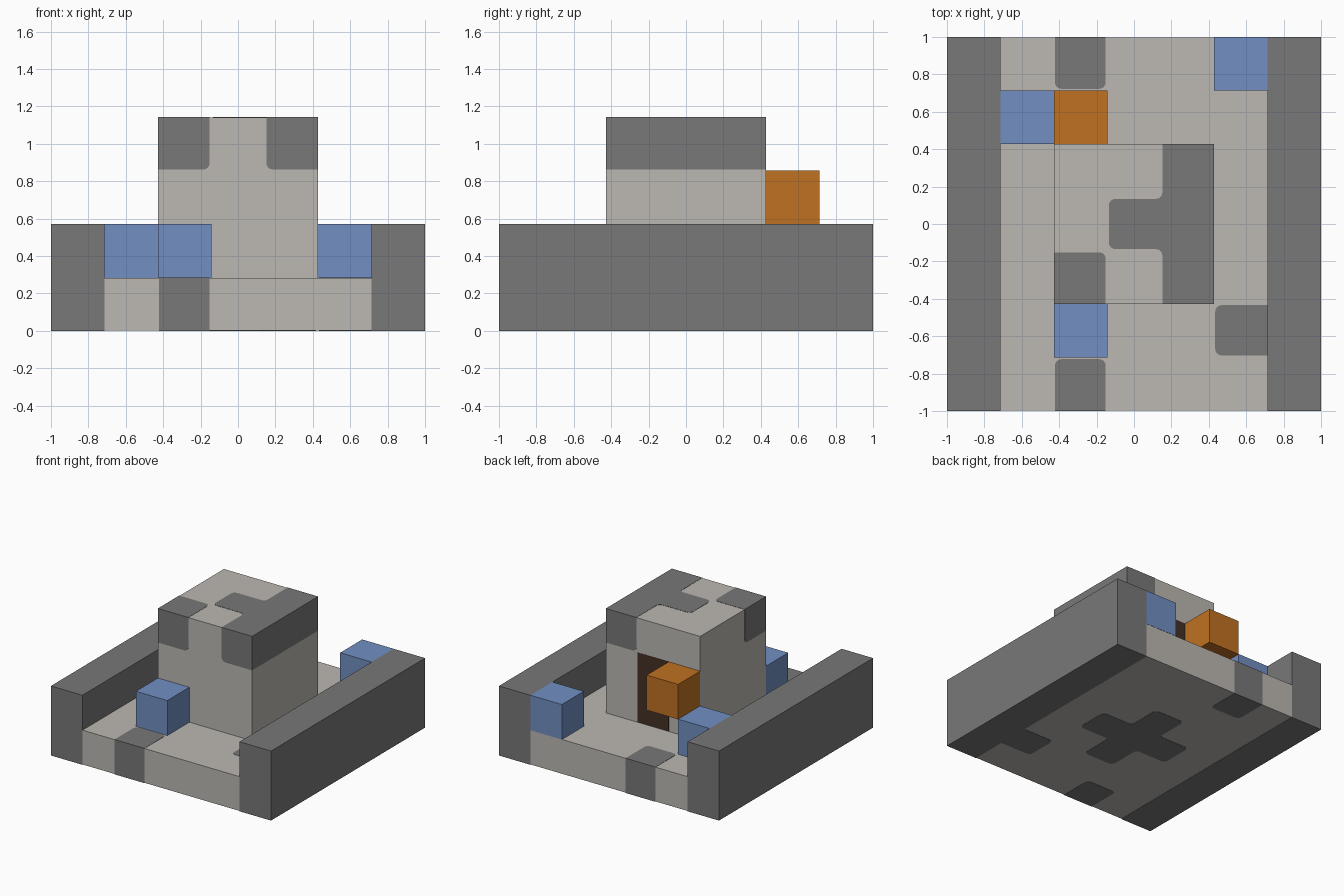
import bpy, bmesh, math
from mathutils import Vector

if "Cube" in bpy.data.objects:
    bpy.data.objects.remove(bpy.data.objects["Cube"], do_unlink=True)

U = 2 / 7          # one block
EPS = 0.007        # how far inlays stand proud, in blocks
THIN = 0.02        # plate depth, in blocks
R = 0.12           # rounding of inlay corners, in blocks


def material(name, *rgb):
    lin = [((c / 255 + 0.055) / 1.055) ** 2.4 for c in rgb] + [1]
    m = bpy.data.materials.new(name)
    m.use_nodes = True
    m.diffuse_color = lin
    m.node_tree.nodes["Principled BSDF"].inputs["Base Color"].default_value = lin
    return m


LIGHT = material("light stone", 188, 184, 178)
DARK = material("dark stone", 120, 120, 120)
BLUE = material("blue", 113, 143, 194)
ORANGE = material("orange", 191, 113, 34)
BROWN = material("dark brown", 68, 48, 36)


def prism(name, outline, axis, lo, hi, mat):
    """Extrude an outline of (a, b, rounded) corners along an axis."""
    pts = []
    for i, (a, b, rounded) in enumerate(outline):
        c = Vector((a, b))
        if not rounded:
            pts.append(c)
            continue
        d1 = (Vector(outline[i - 1][:2]) - c).normalized() * R
        d2 = (Vector(outline[(i + 1) % len(outline)][:2]) - c).normalized() * R
        for k in range(5):
            t = k / 4 * math.pi / 2
            pts.append(c + d1 * (1 - math.sin(t)) + d2 * (1 - math.cos(t)))

    def place(p, h):
        v = {"x": (h, p.x, p.y), "y": (p.x, h, p.y), "z": (p.x, p.y, h)}[axis]
        return Vector(v) * U

    bm = bmesh.new()
    rings = [[bm.verts.new(place(p, h)) for p in pts] for h in (lo, hi)]
    for ring in rings:
        bm.faces.new(ring)
    n = len(pts)
    for i in range(n):
        j = (i + 1) % n
        bm.faces.new((rings[0][i], rings[0][j], rings[1][j], rings[1][i]))
    bmesh.ops.recalc_face_normals(bm, faces=bm.faces)
    me = bpy.data.meshes.new(name)
    bm.to_mesh(me)
    bm.free()
    me.materials.append(mat)
    ob = bpy.data.objects.new(name, me)
    bpy.context.collection.objects.link(ob)
    return ob


def rect(a0, a1, b0, b1, rounded=""):
    """Rectangle outline; rounded lists corners by index, counter-clockwise."""
    corners = [(a0, b0), (a1, b0), (a1, b1), (a0, b1)]
    return [(a, b, str(i) in rounded) for i, (a, b) in enumerate(corners)]


def box(name, x0, x1, y0, y1, z0, z1, mat):
    return prism(name, rect(x0, x1, y0, y1), "z", z0, z1, mat)


# Base slab and side walls
box("floor", -2.5, 2.5, -3.5 + EPS, 3.5 - EPS, EPS, 1 - EPS, LIGHT)
for side, x in (("right", -3), ("left", 3)):
    box(side + "_wall", x - 0.5, x + 0.5, -3.5, 3.5, 0, 2, DARK)

# Dark stones running through the floor
prism("floor_inlay_front", rect(-1.48, -0.53, -3.5, -2.53, "23"), "z", 0, 1, DARK)
prism("floor_inlay_back", rect(-1.48, -0.53, 2.53, 3.5, "01"), "z", 0, 1, DARK)
prism("floor_inlay_side", rect(1.52, 2.5, -2.46, -1.52, "03"), "z", 0, 1, DARK)
s, t = 0.48, 1.46
quarter = [(t, -s), (t, s), (s, s)]
cross = []
for k in range(4):
    for a, b in quarter:
        for _ in range(k):
            a, b = -b, a
        cross.append((a, b, True))
prism("floor_inlay_cross", cross, "z", 0, 0.5, DARK)

# Central tower
W = 1.5 - EPS
box("tower", -W, W, -W, W, 1 - EPS, 4 - EPS, LIGHT)

# Dark stones in the top layer of the tower
E, C = 0.53, 0.47
top = [(1.5, -1.5, 0), (1.5, 1.5, 0), (E, 1.5, 0), (E, C, 1),
       (-C, C, 1), (-C, -C, 1), (E, -C, 1), (E, -1.5, 0)]
prism("tower_top_inlay", top, "z", 4 - THIN, 4, DARK)
prism("tower_top_corner", rect(-1.5, -E, -1.5, -E, "2"), "z", 4 - THIN, 4, DARK)
near = rect(-1.5, -E, 3.02, 4, "1")
far = rect(E, 1.5, 3.02, 4, "0")
prism("tower_front_inlay_right", near, "y", -1.5, -1.5 + THIN, DARK)
prism("tower_front_inlay_left", far, "y", -1.5, -1.5 + THIN, DARK)
prism("tower_back_inlay", far, "y", 1.5 - THIN, 1.5, DARK)
prism("tower_side_inlay", near, "x", -1.5, -1.5 + THIN, DARK)
prism("tower_side_band", rect(-1.5, 1.5, 3.02, 4), "x", 1.5 - THIN, 1.5, DARK)

# Doorway in the back of the tower
prism("doorway", rect(-0.5, 0.5, 1, 3), "y", 1.5 - THIN, 1.5, BROWN)

# Loose blocks
for name, x, y, z, mat in (("front_block", -1, -2, 1, BLUE),
                           ("side_block", -2, 2, 1, BLUE),
                           ("back_block", 2, 3, 1, BLUE),
                           ("lamp_block", -1, 2, 2, ORANGE)):
    box(name, x - 0.5, x + 0.5, y - 0.5, y + 0.5, z - EPS, z + 1, mat)
